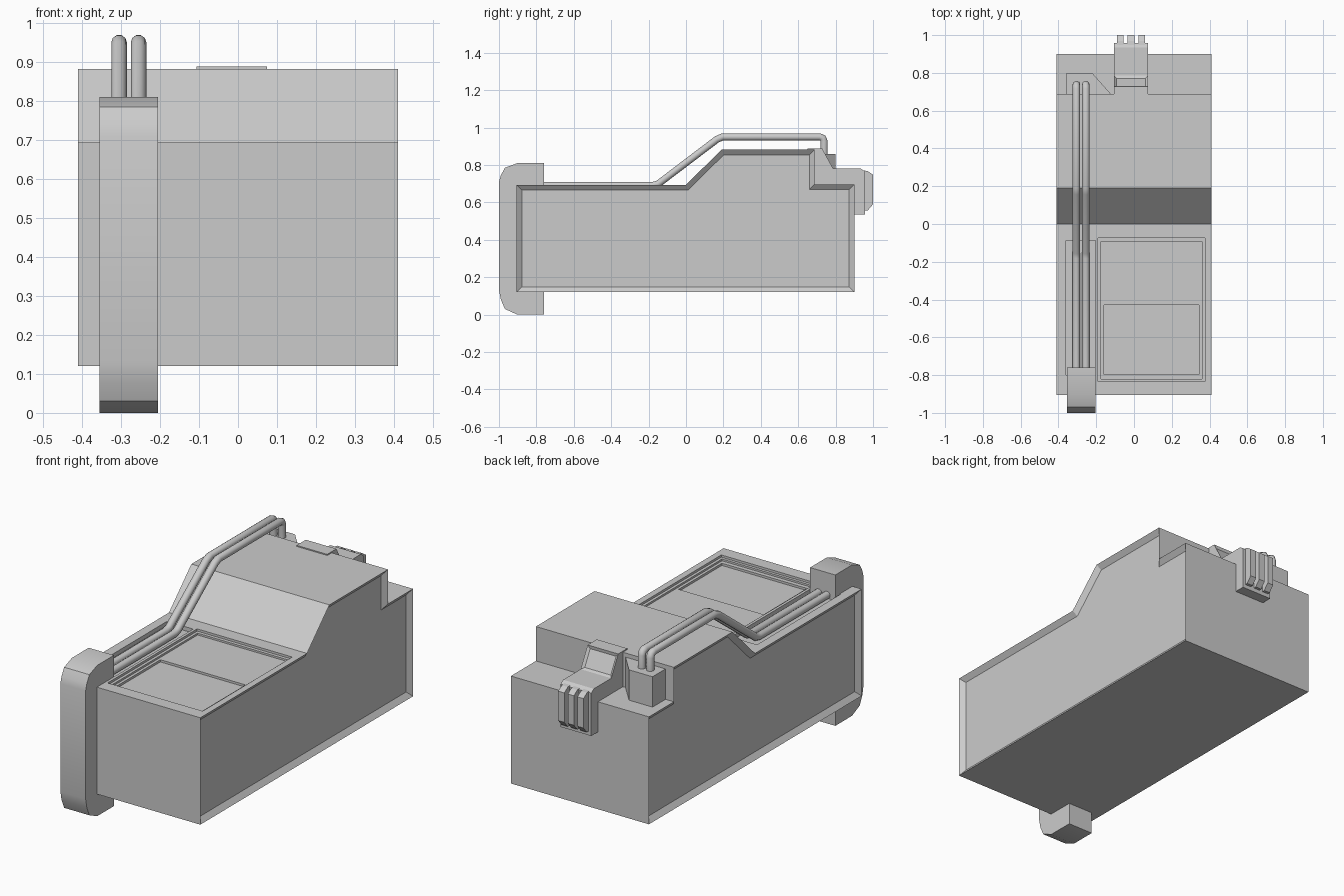
import bpy, bmesh
from mathutils import Vector

if "Cube" in bpy.data.objects:
    bpy.data.objects.remove(bpy.data.objects["Cube"])


def prism(name, points, lo, hi, axis='x', inset=None, thickness=0.0, depth=0.0):
    """Extrude a (y, z) profile along x, or an (x, y) profile along z."""
    def place(p, t):
        return (t, p[0], p[1]) if axis == 'x' else (p[0], p[1], t)
    bm = bmesh.new()
    face = bm.faces.new([bm.verts.new(place(p, lo)) for p in points])
    ext = bmesh.ops.extrude_face_region(bm, geom=[face])
    verts = [g for g in ext['geom'] if isinstance(g, bmesh.types.BMVert)]
    bmesh.ops.translate(bm, verts=verts, vec=Vector(place((0, 0), hi - lo)))
    bmesh.ops.recalc_face_normals(bm, faces=bm.faces)
    bm.normal_update()
    if inset:
        for f in [f for f in bm.faces if inset(f.normal)]:
            bmesh.ops.inset_region(bm, faces=[f], thickness=thickness,
                                   use_even_offset=True)
            bmesh.ops.translate(bm, verts=list(f.verts), vec=f.normal * -depth)
    mesh = bpy.data.meshes.new(name)
    bm.to_mesh(mesh)
    bm.free()
    obj = bpy.data.objects.new(name, mesh)
    bpy.context.collection.objects.link(obj)
    return obj


def activate(obj):
    bpy.ops.object.select_all(action='DESELECT')
    obj.select_set(True)
    bpy.context.view_layer.objects.active = obj


def cut(obj, x0, x1, y0, y1, floor):
    """Sink a rectangular recess into the top of obj."""
    cutter = prism("cutter", [(x0, y0), (x1, y0), (x1, y1), (x0, y1)], floor, 0.8, 'z')
    cutter.hide_render = True
    mod = obj.modifiers.new("recess", 'BOOLEAN')
    mod.operation = 'DIFFERENCE'
    mod.solver = 'EXACT'
    mod.object = cutter
    activate(obj)
    bpy.ops.object.modifier_apply(modifier=mod.name)
    bpy.data.objects.remove(cutter)


# Main housing with sunken side panels
body = prism("housing",
             [(-0.905, 0.12), (0.9, 0.12), (0.9, 0.697), (0.688, 0.697), (0.688, 0.882),
              (0.19, 0.882), (0, 0.694), (-0.905, 0.694)],
             -0.41, 0.41, inset=lambda n: abs(n.x) > 0.9, thickness=0.028, depth=0.022)

# Stepped hatch and pipe channel in the front deck
cut(body, -0.19, 0.375, -0.835, -0.075, 0.682)
cut(body, -0.175, 0.36, -0.82, -0.093, 0.672)
cut(body, -0.16, 0.345, -0.797, -0.43, 0.66)
cut(body, -0.36, -0.205, -0.80, -0.088, 0.672)

# Rounded front bumper post
post = prism("front_post",
             [(-0.76, 0), (-0.902, 0), (-0.968, 0.03), (-0.99, 0.08), (-1, 0.13),
              (-1, 0.71), (-0.99, 0.745), (-0.968, 0.785), (-0.902, 0.81), (-0.76, 0.81)],
             -0.355, -0.205)
activate(post)
bpy.ops.object.shade_smooth_by_angle(angle=0.7)

# Pipe socket on the rear step
prism("pipe_socket", [(-0.36, 0.68), (-0.115, 0.68), (-0.22, 0.798), (-0.36, 0.798)],
      0.69, 0.86, 'z')

# Twin pipes
path = [(-0.80, 0.69), (-0.18, 0.69), (-0.15, 0.698), (0.165, 0.937), (0.195, 0.95),
        (0.715, 0.95), (0.732, 0.944), (0.738, 0.927), (0.738, 0.85)]
for i, x in enumerate((-0.305, -0.255)):
    curve = bpy.data.curves.new("pipe", 'CURVE')
    curve.dimensions = '3D'
    curve.bevel_depth = 0.02
    curve.bevel_resolution = 3
    curve.use_fill_caps = True
    spline = curve.splines.new('POLY')
    spline.points.add(len(path) - 1)
    for point, (y, z) in zip(spline.points, path):
        point.co = (x, y, z, 1)
    pipe = bpy.data.objects.new(f"pipe_{i + 1}", curve)
    bpy.context.collection.objects.link(pipe)
    activate(pipe)
    bpy.ops.object.convert(target='MESH')
    bpy.ops.object.shade_smooth_by_angle(angle=0.7)

# Rear latch draped over the step, with a sunken window in its slope
prism("rear_latch",
      [(0.65, 0.87), (0.65, 0.888), (0.728, 0.888), (0.787, 0.78), (0.935, 0.78),
       (0.957, 0.765), (0.957, 0.535), (0.89, 0.535), (0.89, 0.685), (0.675, 0.685),
       (0.675, 0.87)],
      -0.107, 0.075, inset=lambda n: n.y > 0 and 0.4 < n.z < 0.55,
      thickness=0.014, depth=0.01)

# Latch fingers
for i, x in enumerate((-0.073, -0.016, 0.041)):
    prism(f"latch_finger_{i + 1}",
          [(0.94, 0.772), (0.97, 0.768), (1.0, 0.748), (1.0, 0.59), (0.972, 0.557),
           (0.94, 0.557)], x - 0.018, x + 0.018)
